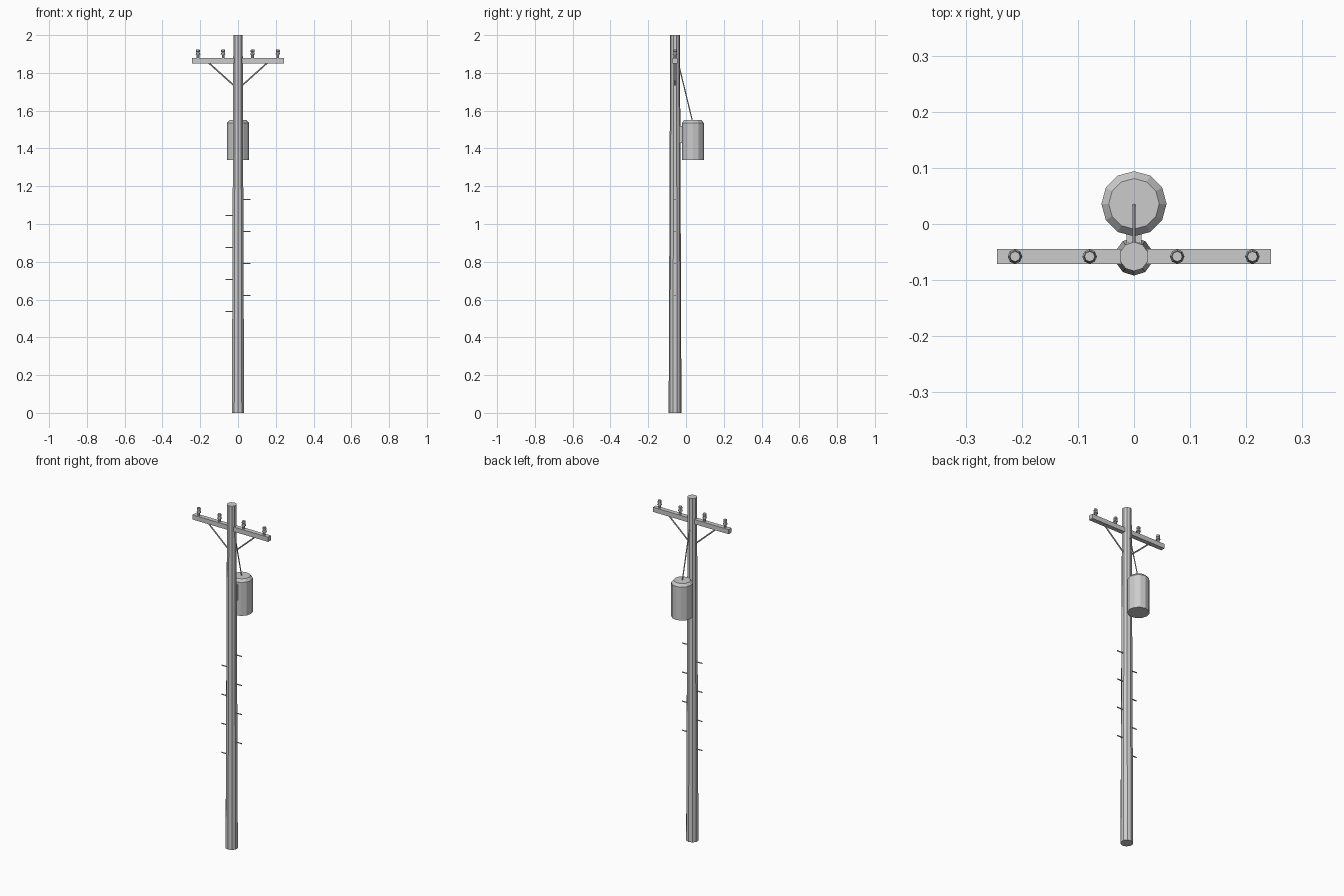
import bpy, bmesh, math
from mathutils import Vector

if "Cube" in bpy.data.objects:
    bpy.data.objects.remove(bpy.data.objects["Cube"])

POLE_Y = -0.058
TANK_Y = 0.036


def make_object(name, bm):
    mesh = bpy.data.meshes.new(name)
    bm.normal_update()
    bm.to_mesh(mesh)
    bm.free()
    obj = bpy.data.objects.new(name, mesh)
    bpy.context.collection.objects.link(obj)
    return obj


def lathe(name, profile, sides, x, y):
    """Closed solid from (radius, z) points, capped at both ends."""
    bm = bmesh.new()
    rings = []
    for r, z in profile:
        angles = [math.pi / 2 + math.tau * i / sides for i in range(sides)]
        rings.append([bm.verts.new((x + r * math.cos(a), y + r * math.sin(a), z)) for a in angles])
    for low, high in zip(rings, rings[1:]):
        for i in range(sides):
            j = (i + 1) % sides
            bm.faces.new((low[i], low[j], high[j], high[i]))
    bm.faces.new(rings[0][::-1])
    bm.faces.new(rings[-1])
    return make_object(name, bm)


def rod(name, start, end, radius, sides=6):
    """Thin straight bar between two points."""
    start, end = Vector(start), Vector(end)
    bm = bmesh.new()
    bmesh.ops.create_cone(bm, cap_ends=True, segments=sides, radius1=radius,
                          radius2=radius, depth=(end - start).length)
    obj = make_object(name, bm)
    obj.location = (start + end) / 2
    obj.rotation_euler = (end - start).to_track_quat('Z', 'Y').to_euler()
    return obj


def box(name, center, size):
    bm = bmesh.new()
    bmesh.ops.create_cube(bm, size=1)
    bmesh.ops.scale(bm, vec=size, verts=bm.verts)
    bmesh.ops.translate(bm, vec=center, verts=bm.verts)
    return make_object(name, bm)


# Tapered pole
lathe("pole", [(0.034, 0), (0.026, 2.0)], 10, 0, POLE_Y)

# Crossarm with diagonal braces
box("crossarm", (0, POLE_Y, 1.8645), (0.488, 0.026, 0.027))
for side, s in (("left", -1), ("right", 1)):
    rod(side + "_brace", (s * 0.157, POLE_Y, 1.855), (s * 0.018, POLE_Y, 1.73), 0.004)

# Insulators
for i, x in enumerate((-0.212, -0.079, 0.077, 0.211)):
    lathe(f"insulator_{i + 1}",
          [(0.007, 1.875), (0.007, 1.897), (0.013, 1.897), (0.008, 1.910),
           (0.011, 1.912), (0.009, 1.924)], 8, x, POLE_Y)

# Transformer can, mounting bracket and feed wire
lathe("transformer_can", [(0.058, 1.34), (0.058, 1.535), (0.045, 1.55)], 12, 0, TANK_Y)
box("transformer_bracket", (0, -0.024, 1.475), (0.026, 0.032, 0.09))
rod("feed_wire", (0, -0.04, 1.85), (0, TANK_Y - 0.002, 1.545), 0.003)

# Climbing pegs, alternating sides
for i in range(8):
    s = -1 if i % 2 == 0 else 1
    z = 0.537 + 0.0847 * i
    rod(f"climbing_peg_{i + 1}", (s * 0.02, POLE_Y, z), (s * 0.065, POLE_Y, z), 0.0035)
